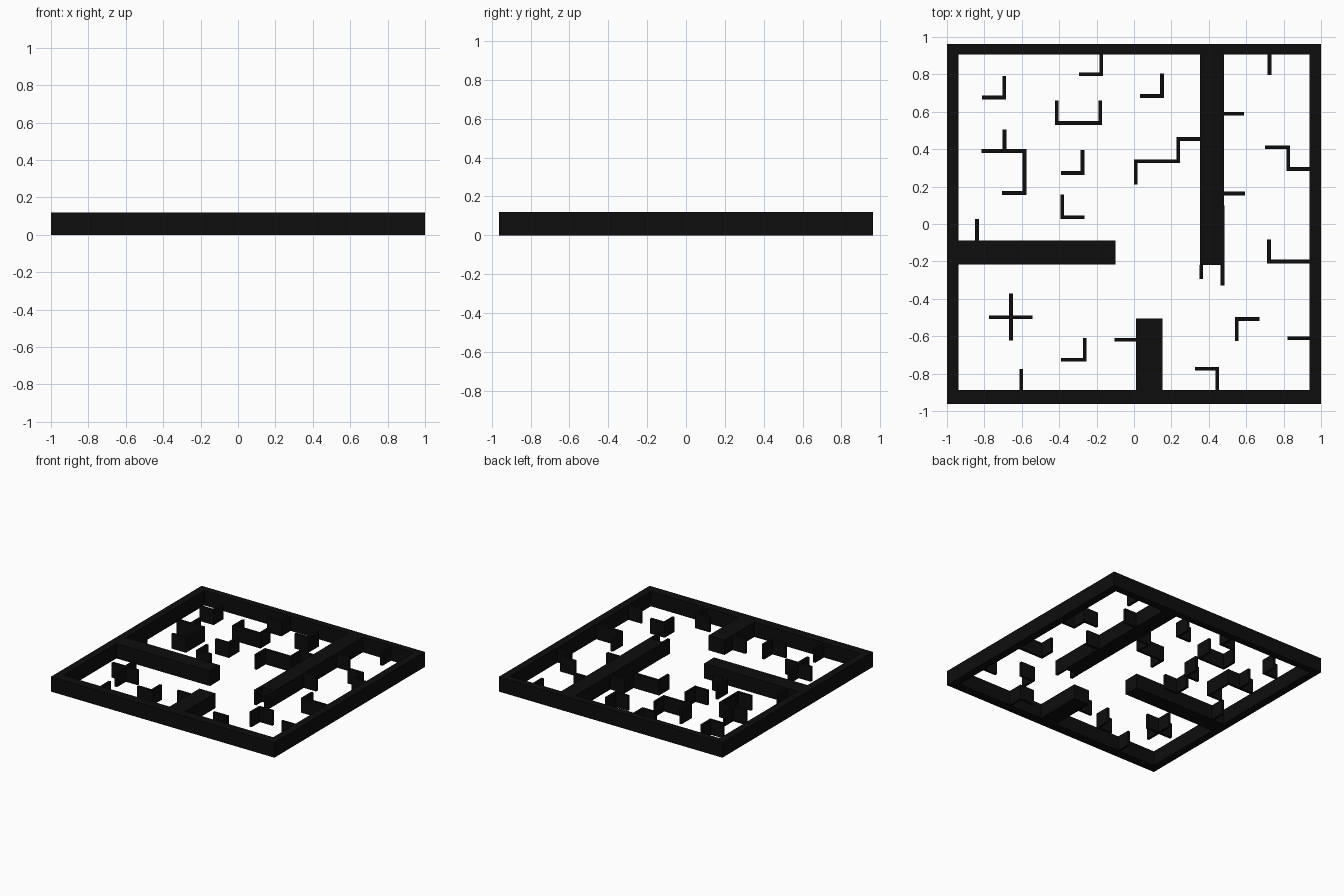
import bpy, bmesh
from mathutils import Vector

if "Cube" in bpy.data.objects:
    bpy.data.objects.remove(bpy.data.objects["Cube"])

H = 0.12    # common wall height
T = 0.02    # thin partition thickness

black = bpy.data.materials.new("black")
black.diffuse_color = (0.004, 0.004, 0.004, 1)
black.use_nodes = True
black.node_tree.nodes["Principled BSDF"].inputs["Base Color"].default_value = black.diffuse_color


def finish(name, bm):
    bmesh.ops.recalc_face_normals(bm, faces=bm.faces)
    me = bpy.data.meshes.new(name)
    bm.to_mesh(me)
    bm.free()
    me.materials.append(black)
    ob = bpy.data.objects.new(name, me)
    bpy.context.collection.objects.link(ob)
    return ob


def ring_strip(name, left, right, closed=False):
    """Solid of height H between two matching plan outlines."""
    bm = bmesh.new()
    rings = [[bm.verts.new((a[0], a[1], 0)), bm.verts.new((b[0], b[1], 0)),
              bm.verts.new((b[0], b[1], H)), bm.verts.new((a[0], a[1], H))]
             for a, b in zip(left, right)]
    n = len(rings)
    for i in range(n if closed else n - 1):
        p, q = rings[i], rings[(i + 1) % n]
        for k in range(4):
            m = (k + 1) % 4
            bm.faces.new((p[k], p[m], q[m], q[k]))
    if not closed:
        bm.faces.new(rings[0])
        bm.faces.new(rings[-1])
    return finish(name, bm)


def rect(x0, x1, y0, y1):
    return [(x0, y0), (x1, y0), (x1, y1), (x0, y1)]


def block(name, x0, x1, y0, y1):
    return ring_strip(name, [(x0, y0), (x1, y0)], [(x0, y1), (x1, y1)])


def partition(name, path):
    """Thin wall following a plan path, mitred at its right-angle corners."""
    pts = [Vector(p) for p in path]
    normals = []
    for a, b in zip(pts, pts[1:]):
        d = (b - a).normalized()
        normals.append(Vector((-d.y, d.x)) * T / 2)
    offs = [normals[0]] + [a + b for a, b in zip(normals, normals[1:])] + [normals[-1]]
    return ring_strip(name, [p + o for p, o in zip(pts, offs)],
                      [p - o for p, o in zip(pts, offs)])


# Outer frame
ring_strip("outer_frame", rect(-1, 1, -0.963, 0.963),
           rect(-0.937, 0.937, -0.888, 0.907), closed=True)

# Thick dividing walls
block("left_divider", -0.937, -0.10, -0.216, -0.088)
block("back_divider", 0.352, 0.482, -0.22, 0.907)
block("front_divider", 0.01, 0.152, -0.888, -0.506)

# Thin partitions
paths = [
    # back left room
    [(-.812, .676), (-.694, .676), (-.694, .79)],
    [(-.295, .80), (-.175, .80), (-.175, .907)],
    [(.033, .684), (.15, .684), (.15, .805)],
    [(-.413, .66), (-.413, .54), (-.18, .54), (-.18, .66)],
    [(-.815, .39), (-.585, .39), (-.585, .166), (-.705, .166)],
    [(-.693, .39), (-.693, .505)],
    [(-.39, .273), (-.275, .273), (-.275, .395)],
    [(-.384, .157), (-.384, .036), (-.265, .036)],
    [(-.839, -.088), (-.839, .027)],
    [(.009, .212), (.009, .336), (.237, .336), (.237, .454), (.352, .454)],
    # right hand room
    [(.725, .907), (.725, .797)],
    [(.482, .59), (.588, .59)],
    [(.70, .41), (.825, .41), (.825, .294), (.937, .294)],
    [(.482, .163), (.593, .163)],
    [(.722, -.082), (.722, -.20), (.937, -.20)],
    [(.36, -.22), (.36, -.295)],
    [(.473, .10), (.473, -.328)],
    # front rooms
    [(-.775, -.498), (-.543, -.498)],
    [(-.657, -.372), (-.657, -.623)],
    [(-.39, -.726), (-.263, -.726), (-.263, -.61)],
    [(-.603, -.775), (-.603, -.888)],
    [(-.105, -.619), (.01, -.619)],
    [(.325, -.774), (.445, -.774), (.445, -.888)],
    [(.67, -.508), (.55, -.508), (.55, -.625)],
    [(.822, -.611), (.937, -.611)],
]
for i, p in enumerate(paths):
    partition(f"partition_{i + 1}", p)
